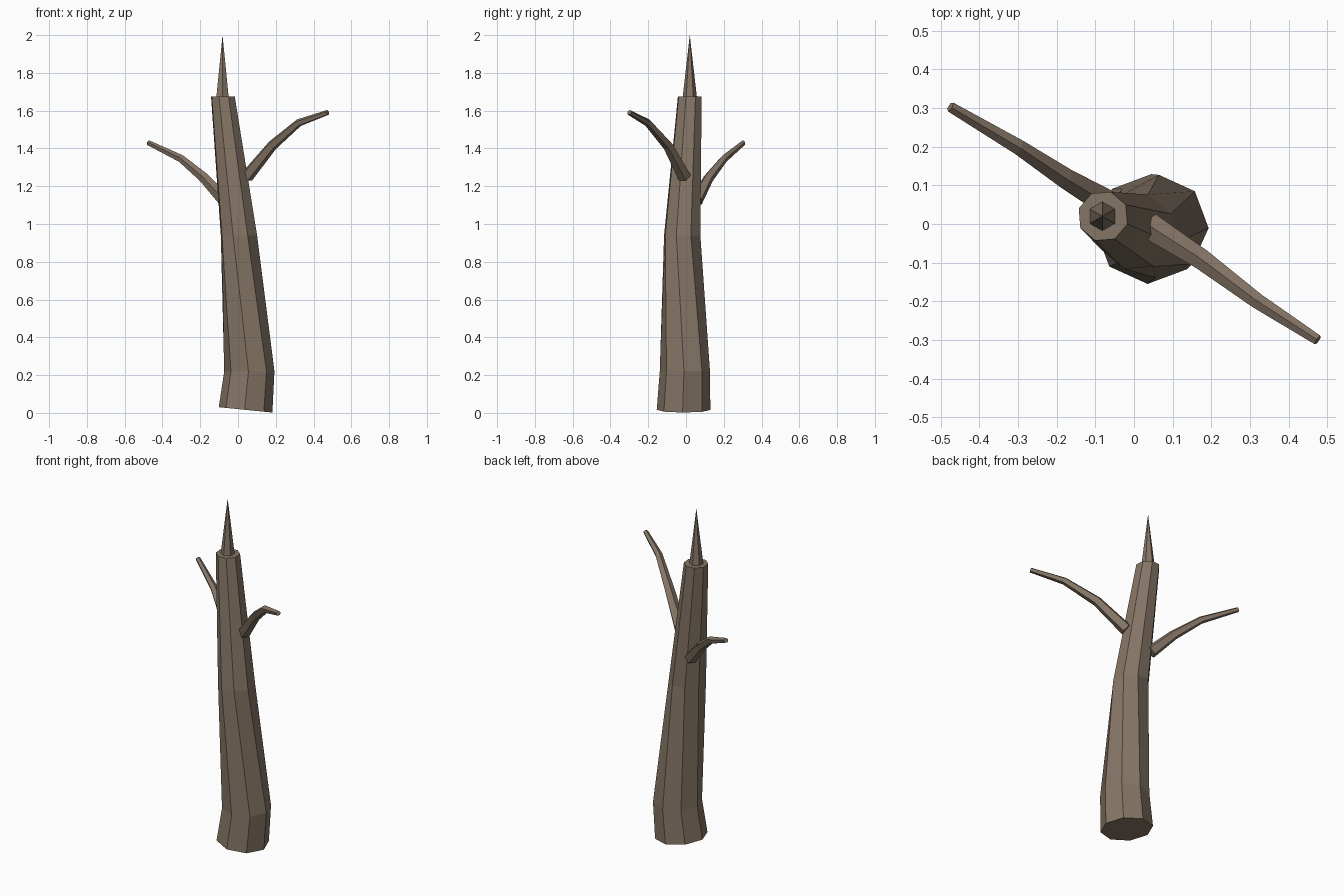
import bpy, bmesh, math
from mathutils import Vector

cube = bpy.data.objects.get("Cube")
if cube:
    bpy.data.objects.remove(cube, do_unlink=True)

bark = bpy.data.materials.new("grey_brown_bark")
bark.use_nodes = True
colour = (0.235, 0.178, 0.132, 1)
bark.diffuse_color = colour
bark.node_tree.nodes["Principled BSDF"].inputs["Base Color"].default_value = colour


def loft(name, rings):
    """Flat-shaded skin over equal rings of points, capped at both ends."""
    bm = bmesh.new()
    loops = [[bm.verts.new(p) for p in ring] for ring in rings]
    n = len(loops[0])
    for low, high in zip(loops, loops[1:]):
        for i in range(n):
            j = (i + 1) % n
            bm.faces.new((low[i], low[j], high[j], high[i]))
    bm.faces.new(loops[0][::-1])
    bm.faces.new(loops[-1])
    bmesh.ops.recalc_face_normals(bm, faces=bm.faces)
    mesh = bpy.data.meshes.new(name)
    bm.to_mesh(mesh)
    bm.free()
    mesh.materials.append(bark)
    obj = bpy.data.objects.new(name, mesh)
    bpy.context.collection.objects.link(obj)
    return obj


def trunk_ring(x, y, z, radius, turn, tilt=0):
    ring = []
    for i in range(8):
        a = math.radians(turn) + math.tau * i / 8
        dx, dy = radius * math.cos(a), radius * math.sin(a)
        ring.append(Vector((x + dx, y + dy, z + tilt * dx)))
    return ring


def branch(name, path, radii, sides=5):
    """Tapered limb with a ridge along its upper side."""
    pts = [Vector(p) for p in path]
    rings = []
    for k, p in enumerate(pts):
        along = (pts[min(k + 1, len(pts) - 1)] - pts[max(k - 1, 0)]).normalized()
        side = along.cross(Vector((0, 0, 1))).normalized()
        up = side.cross(along)
        angles = [math.tau * i / sides for i in range(sides)]
        rings.append([p + radii[k] * (up * math.cos(a) + side * math.sin(a)) for a in angles])
    return loft(name, rings)


# Leaning trunk with a flared foot
loft("trunk", [
    trunk_ring(0.04, -0.013, 0.016, 0.142, -2, -0.1),
    trunk_ring(0.06, -0.006, 0.22, 0.133, -2),
    trunk_ring(0.005, -0.02, 0.94, 0.101, -18),
    trunk_ring(-0.08, 0.02, 1.675, 0.066, -18),
])

# Splintered point on top
bpy.ops.mesh.primitive_cone_add(vertices=6, radius1=0.039, depth=0.34,
                                location=(-0.082, 0.02, 1.83))
spike = bpy.context.object
spike.name = "top_spike"
spike.data.materials.append(bark)

# Bare limbs
branch("left_branch",
       [(0.045, -0.008, 1.25), (0.18, -0.095, 1.415), (0.32, -0.2, 1.535), (0.475, -0.3, 1.59)],
       (0.036, 0.028, 0.021, 0.014))
branch("right_branch",
       [(-0.07, 0.055, 1.125), (-0.18, 0.12, 1.245), (-0.3, 0.2, 1.345), (-0.475, 0.303, 1.43)],
       (0.036, 0.028, 0.021, 0.014))
